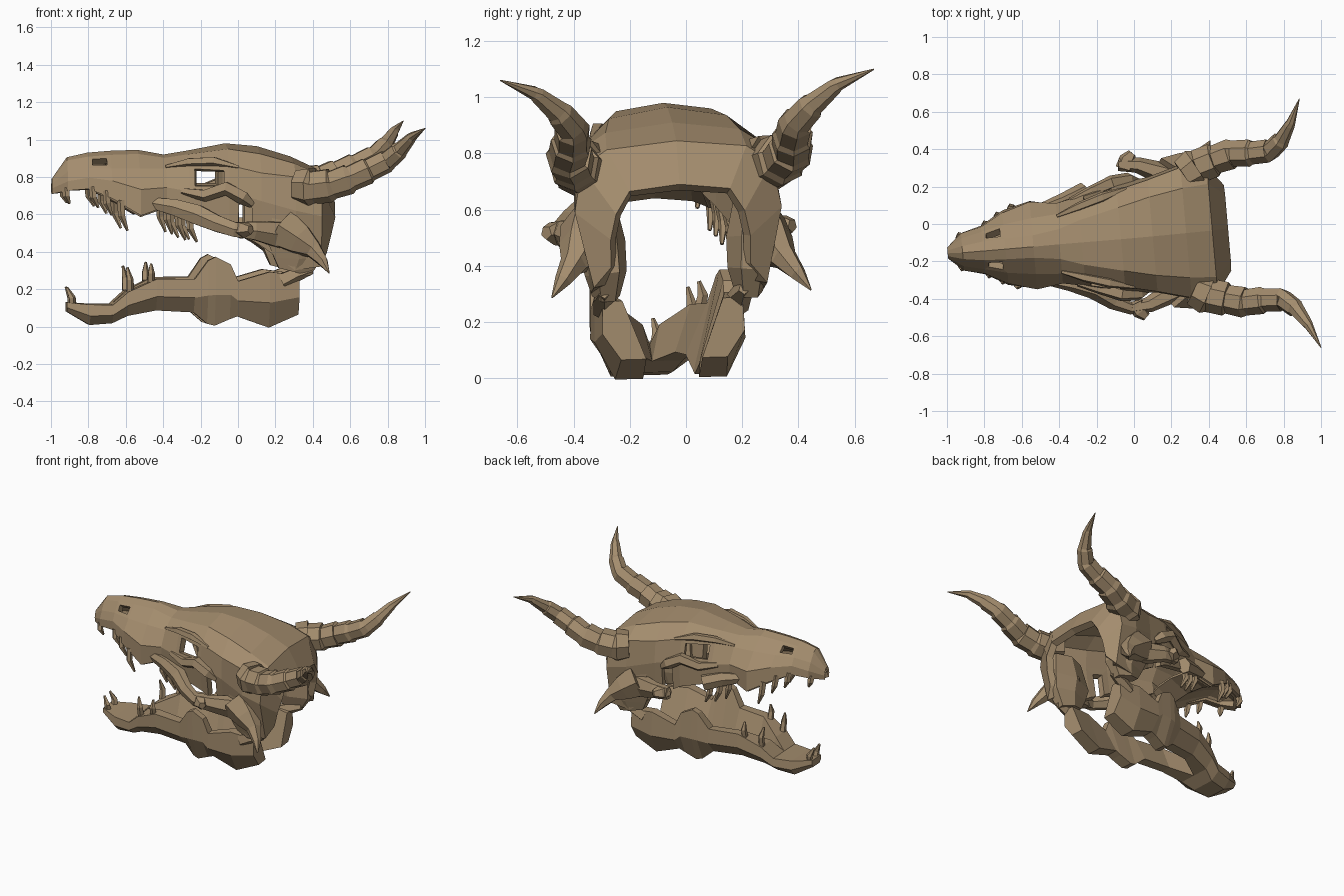
import bpy, bmesh, math
from mathutils import Vector, Matrix

if "Cube" in bpy.data.objects:
    bpy.data.objects.remove(bpy.data.objects["Cube"])

bone = bpy.data.materials.new("bone brown")
bone.diffuse_color = (0.37, 0.265, 0.155, 1)
bone.use_nodes = True
bone.node_tree.nodes["Principled BSDF"].inputs["Base Color"].default_value = bone.diffuse_color

# whole skull is slightly turned and rolled
POSE = (Matrix.Translation((0, -0.07, 0.8)) @ Matrix.Rotation(math.radians(5), 4, 'Z')
        @ Matrix.Rotation(math.radians(1.7), 4, 'X') @ Matrix.Translation((0, 0, -0.8)))
JAW_POSE = Matrix.Translation((0, -0.02, 0)) @ POSE


def finish(name, bm, thick=0.0, mirror=True, pose=POSE):
    """Make a (mirrored) object; optional inward shell thickness."""
    me = bpy.data.meshes.new(name)
    bm.to_mesh(me)
    bm.free()
    ob = bpy.data.objects.new(name, me)
    bpy.context.collection.objects.link(ob)
    me.materials.append(bone)
    ob.matrix_world = pose
    if mirror:
        m = ob.modifiers.new("mirror", 'MIRROR')
        m.use_axis = (False, True, False)
        m.use_clip = True
    if thick:
        s = ob.modifiers.new("shell", 'SOLIDIFY')
        s.thickness, s.offset = thick, -1
    return ob


def loft(bm, rings, closed):
    """Bridge a row of point rings; closed rings also get end caps."""
    vs = [[bm.verts.new(p) for p in r] for r in rings]
    n = len(vs[0])
    grid = []
    for a, b in zip(vs, vs[1:]):
        grid.append([bm.faces.new((a[j], b[j], b[(j + 1) % n], a[(j + 1) % n]))
                     for j in range(n if closed else n - 1)])
    if closed:
        bm.faces.new(vs[0])
        bm.faces.new(vs[-1])
    return grid


def tube(bm, path, radii, sides=6, ysq=1.0):
    """Ring loft along a path, optionally flattened in y."""
    P = [Vector(p) for p in path]
    rings = []
    for i, p in enumerate(P):
        d = (P[min(i + 1, len(P) - 1)] - P[max(i - 1, 0)]).normalized()
        u = d.cross(Vector((0, 1, 0))).normalized()
        v = d.cross(u)
        ring = []
        for k in range(sides):
            a = 2 * math.pi * (k + 0.5) / sides
            o = (u * math.cos(a) + v * math.sin(a)) * radii[i]
            o.y *= ysq
            ring.append(p + o)
        rings.append(ring)
    loft(bm, rings, True)
    bmesh.ops.recalc_face_normals(bm, faces=bm.faces)


# cranium: x, then centre z and four (y, z) points down to the lower edge
SK = [(-1.0, .79, .015, .785, .025, .765, .03, .74, .025, .71),
      (-.92, .905, .035, .89, .075, .83, .10, .78, .10, .73),
      (-.81, .93, .05, .91, .10, .85, .125, .80, .13, .74),
      (-.69, .94, .055, .92, .13, .85, .19, .785, .20, .69),
      (-.54, .945, .06, .925, .15, .85, .235, .74, .235, .60),
      (-.40, .92, .08, .905, .16, .85, .215, .75, .205, .65),
      (-.28, .94, .12, .925, .19, .88, .24, .73, .24, .60),
      (-.07, .98, .17, .955, .26, .87, .29, .73, .27, .54),
      (.10, .965, .21, .93, .30, .83, .31, .68, .28, .44),
      (.28, .91, .24, .88, .35, .81, .36, .63, .31, .31),
      (.42, .845, .25, .82, .34, .76, .37, .60, .31, .33),
      (.505, .69, .18, .67, .23, .59, .25, .50, .25, .40)]
bm = bmesh.new()
rings = [[(s[0], 0, s[1])] + [(s[0], s[k], s[k + 1]) for k in (2, 4, 6, 8)] for s in SK]
# the rear edge slants forward towards the bottom
rings[-1] = [(p[0] - max(0, .6 - p[2]) * .25, p[1], p[2]) for p in rings[-1]]
grid = loft(bm, rings, False)
bmesh.ops.recalc_face_normals(bm, faces=bm.faces)
grid[5][0].normal_update()
if grid[5][0].normal.z < 0:
    bmesh.ops.reverse_faces(bm, faces=bm.faces)
# nostril, eye socket and temple openings
holes = []
for (i, j), t in {(2, 1): .022, (6, 2): .03, (7, 3): .05}.items():
    bmesh.ops.inset_region(bm, faces=[grid[i][j]], thickness=t, use_even_offset=True)
    holes.append(grid[i][j])
bmesh.ops.delete(bm, geom=holes, context='FACES')
finish("cranium", bm, 0.045)

# palate under the snout
bm = bmesh.new()
loft(bm, [[(s[0], 0, s[9] + .06), (s[0], s[8] * .6, s[9] + .045), (s[0], s[8] - .01, s[9] + .01)]
          for s in SK[:6]], False)
finish("palate", bm, 0.02)

# cheekbones: whole on the near side, broken in the middle on the far side
FRONT = [(-.50, .19, .67), (-.36, .225, .645), (-.24, .27, .605)]
REAR = [(-.05, .385, .53), (.05, .375, .525), (.2, .31, .5)]
for side, label in ((-1, "near"), (1, "far")):
    bm = bmesh.new()
    flip = lambda pts: [(x, y * side, z) for x, y, z in pts]
    if side < 0:
        tube(bm, flip(FRONT + [(-.14, .345, .56)] + REAR), [.03, .05, .06, .05, .045, .055, .08], 6, .75)
    else:
        tube(bm, flip(FRONT), [.03, .05, .055], 6, .75)
        tube(bm, flip(REAR), [.045, .055, .08], 6, .75)
    tube(bm, flip([(-.02, .36, .53), (0, .41, .53), (.03, .44, .53)]), [.05, .045, .025], 5)
    finish("cheekbone_" + label, bm, 0, False)

# eye rims
bm = bmesh.new()
tube(bm, [(-.32, .22, .73), (-.2, .26, .71), (-.09, .30, .75), (.0, .305, .70), (.05, .29, .66)],
     [.02, .035, .04, .04, .02], 5)
tube(bm, [(-.40, .15, .86), (-.28, .19, .885), (-.15, .23, .89), (-.02, .265, .86)],
     [.01, .025, .028, .01], 5)
finish("eye_rim", bm)

# jaw joint pillars
bm = bmesh.new()
tube(bm, [(.28, .285, .66), (.28, .265, .48), (.30, .255, .38), (.28, .255, .30)],
     [.13, .17, .15, .10], 6, .5)
finish("jaw_joint", bm)

# cheek spikes
bm = bmesh.new()
tube(bm, [(.22, .29, .53), (.31, .335, .47), (.375, .375, .42), (.42, .42, .36), (.45, .463, .30)],
     [.12, .09, .05, .03, .003], 6)
finish("cheek_spike", bm)

# horns: stacked flared segments
HP = [(.29, .30, .76), (.37, .345, .755), (.47, .375, .77), (.567, .40, .805), (.668, .395, .85),
      (.768, .40, .90), (.83, .454, .96), (.886, .54, 1.03), (.945, .668, 1.08)]
HR = [.10, .10, .085, .077, .068, .058, .046, .027, .002]
path, rad = [], []
for i, (a, b) in enumerate(zip(HP, HP[1:])):
    a, b = Vector(a), Vector(b)
    path += [a.lerp(b, .04), a.lerp(b, .9)]
    rad += [HR[i] * .93, HR[i + 1] * 1.1]
path[-1] = HP[-1]
bm = bmesh.new()
tube(bm, path, rad, 7)
finish("horn", bm)

# lower jaw: x, bottom inner/outer y, top outer/inner y, bottom z, top z
JW = [(-.92, 0, .04, .055, 0, .08, .13), (-.80, 0, .07, .115, 0, .01, .12),
      (-.68, 0, .08, .14, 0, .02, .12), (-.60, 0, .11, .165, .03, .06, .19),
      (-.45, .07, .14, .20, .13, .09, .26), (-.25, .09, .16, .23, .17, .08, .26),
      (-.18, .11, .18, .25, .20, .02, .36), (-.14, .11, .19, .255, .21, .01, .38),
      (-.06, .12, .20, .26, .215, .045, .34), (-.02, .12, .20, .265, .21, .06, .25),
      (.15, .10, .20, .265, .20, .0, .30), (.31, .10, .19, .25, .18, .07, .28)]
bm = bmesh.new()
rings = [[(x, ib, zb), (x, ob, zb), (x, ot + .005, zb + .45 * (zt - zb)), (x, ot, zt), (x, it, zt)]
         for x, ib, ob, ot, it, zb, zt in JW]
loft(bm, rings, True)
bmesh.ops.recalc_face_normals(bm, faces=bm.faces)
# leave the centre seam open so the halves join cleanly
seam = [f for f in bm.faces if all(abs(v.co.y) < 1e-4 for v in f.verts)]
bmesh.ops.delete(bm, geom=seam, context='FACES')
finish("lower_jaw", bm, pose=JAW_POSE)
bm = bmesh.new()
tube(bm, [(.22, .23, .25), (.30, .245, .29), (.38, .25, .31)], [.05, .04, .02], 5)
finish("jaw_hinge", bm, pose=JAW_POSE)

# teeth: x, y, z, length (negative points down), tip lean
UPPER = [(-.93, .075, .74, -.08, .02), (-.79, .125, .75, -.11, .03), (-.72, .165, .73, -.13, .03),
         (-.645, .20, .68, -.16, .035), (-.40, .20, .66, -.16, .03), (-.34, .215, .63, -.16, .04),
         (-.28, .235, .60, -.14, .04)]
LOWER = [(-.89, .035, .10, .11, -.03), (-.59, .135, .19, .13, -.015), (-.48, .165, .24, .10, 0)]
for name, rows, pose in (("upper_teeth", UPPER, POSE), ("lower_teeth", LOWER, JAW_POSE)):
    bm = bmesh.new()
    for x, y, z, h, lean in rows:
        tube(bm, [(x, y, z), (x + lean * .1, y + .012, z + h * .5), (x + lean, y, z + h)],
             [.022, .02, .007], 5)
    finish(name, bm, pose=pose)
